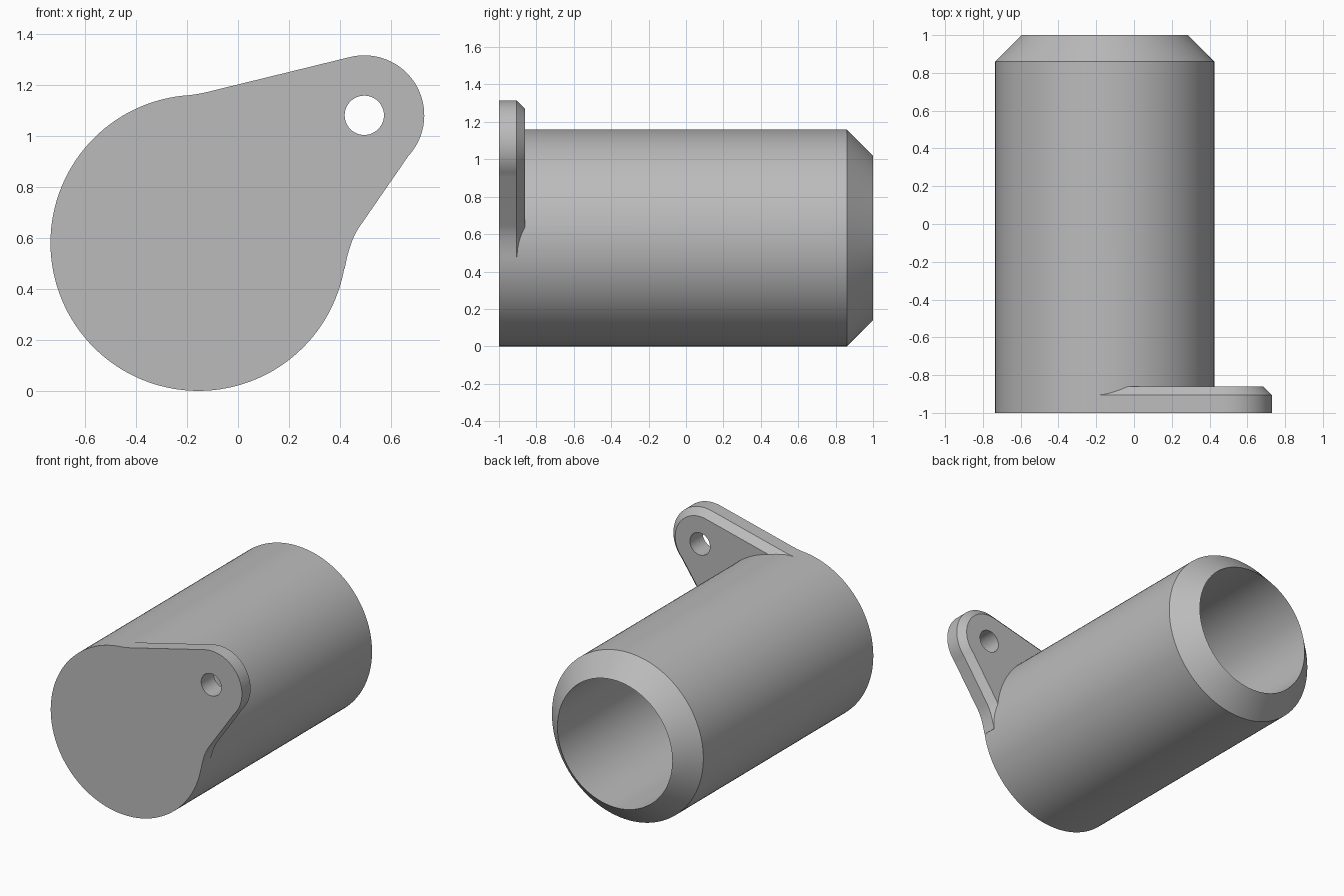
import bpy, bmesh
from math import cos, sin, pi, radians, atan2
from mathutils import Vector

cube = bpy.data.objects.get("Cube")
if cube:
    bpy.data.objects.remove(cube, do_unlink=True)

grey = bpy.data.materials.new("plain grey")
grey.use_nodes = True
grey.diffuse_color = (0.5, 0.5, 0.5, 1)
grey.node_tree.nodes["Principled BSDF"].inputs["Base Color"].default_value = grey.diffuse_color

AXIS = Vector((-0.155, 0.58))   # body centre in x, z
EAR = Vector((0.495, 1.08))     # hole centre in x, z
CHAMFER = 0.045


def circle(centre, radius, start=0, end=360, steps=96, closed=True):
    count = steps if closed else steps + 1
    angles = [radians(start + (end - start) * i / steps) for i in range(count)]
    return [centre + radius * Vector((cos(a), sin(a))) for a in angles]


def curve(a, b, c, steps=10):
    a, b, c = Vector(a), Vector(b), Vector(c)
    ts = [i / steps for i in range(steps + 1)]
    return [a * (1 - t) ** 2 + b * 2 * t * (1 - t) + c * t * t for t in ts]


def loft(name, sections):
    """Skin closed x,z loops placed at given y, capped at both ends."""
    bm = bmesh.new()
    rings = [[bm.verts.new((p.x, y, p.y)) for p in loop] for y, loop in sections]
    for r, s in zip(rings, rings[1:]):
        for i in range(len(r)):
            j = (i + 1) % len(r)
            bm.faces.new((r[i], r[j], s[j], s[i]))
    bm.faces.new(rings[0])
    bm.faces.new(rings[-1])
    bmesh.ops.recalc_face_normals(bm, faces=bm.faces)
    mesh = bpy.data.meshes.new(name)
    bm.to_mesh(mesh)
    bm.free()
    mesh.materials.append(grey)
    obj = bpy.data.objects.new(name, mesh)
    bpy.context.collection.objects.link(obj)
    return obj


def combine(target, other, operation):
    mod = target.modifiers.new(operation.title(), "BOOLEAN")
    mod.operation, mod.object, mod.solver = operation, other, "EXACT"
    bpy.context.view_layer.objects.active = target
    bpy.ops.object.modifier_apply(modifier=mod.name)
    bpy.data.objects.remove(other, do_unlink=True)


# Hollow body: closed front, chamfered open back, bore meeting the chamfer
body_sections = [(-1, 0.58), (0.86, 0.58), (1, 0.44), (-0.86, 0.44)]
body = loft("cup_body", [(y, circle(AXIS, r, steps=128)) for y, r in body_sections])

# Ear outline: blend off the body, round the tip, blend back into the body
outer = curve((-0.2, 1.158), (-0.167, 1.161), (-0.13, 1.169))
outer += circle(EAR, 0.235, 103.3, -40, 48, closed=False)
outer += curve((0.665, 0.917), (0.65, 0.895), (0.633, 0.87), 4)
outer += curve((0.476, 0.643), (0.4375, 0.587), (0.418, 0.478))

inset = []
for i, p in enumerate(outer):
    along = (outer[min(i + 1, len(outer) - 1)] - outer[max(i - 1, 0)]).normalized()
    inset.append(p + CHAMFER * Vector((along.y, -along.x)))

# The hidden root follows an arc inside the body wall
ends = [atan2(*(p - AXIS).yx) * 180 / pi for p in (outer[-1], outer[0])]
root = circle(AXIS, 0.48, *ends, 24, closed=False)
ear = loft("ear", [(-1, outer + root), (-0.86 - CHAMFER, outer + root), (-0.86, inset + root)])

combine(body, ear, "UNION")
pin = loft("hole_cutter", [(y, circle(EAR, 0.077, steps=48)) for y in (-1.2, -0.6)])
combine(body, pin, "DIFFERENCE")

body.name = "cup_with_ear"
body.select_set(True)
bpy.context.view_layer.objects.active = body
bpy.ops.object.shade_smooth_by_angle(angle=radians(25))
